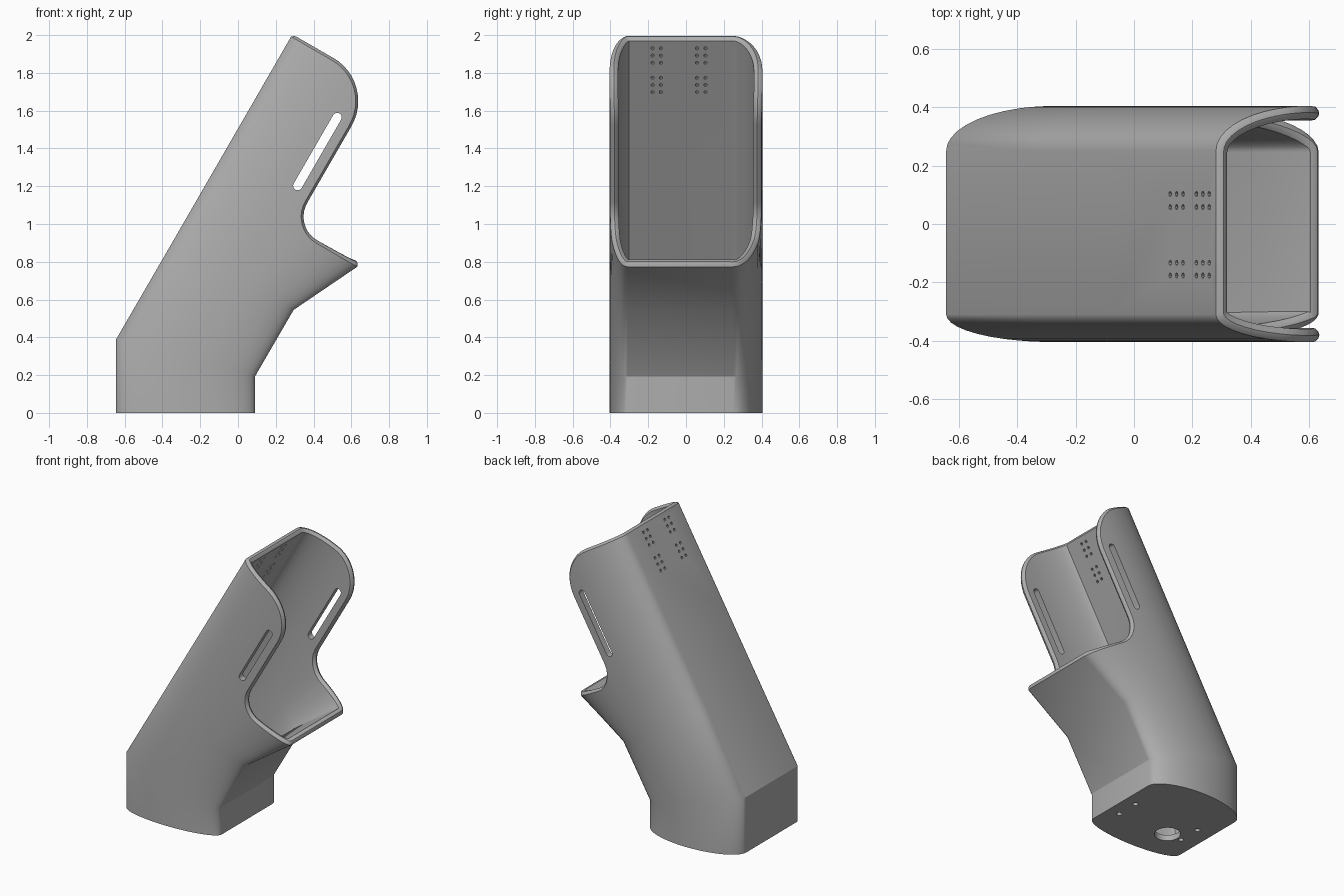
import bpy, bmesh, math
from mathutils import Vector, Matrix

old = bpy.data.objects.get("Cube")
if old:
    bpy.data.objects.remove(old, do_unlink=True)

# Main sizes: half depth of the tube, half depth at the lip, wall and rounded rim
HALF, LIP, WALL, BULGE = 0.3675, 0.545, 0.045, 0.014
STRAP = 0.1475 - BULGE           # front edge of the side cheeks
EAR_R, NOTCH_R = 0.265 - BULGE, 0.148 + BULGE
LIP_S, FLARE_S = -0.88 - BULGE, -1.26
NOTCH_S = LIP_S + NOTCH_R
EAR_S = -BULGE - EAR_R
TILT = math.radians(30)

grey = bpy.data.materials.new("mid grey plastic")
grey.use_nodes = True
colour = (0.42, 0.42, 0.42, 1)
grey.diffuse_color = colour
grey.node_tree.nodes["Principled BSDF"].inputs["Base Color"].default_value = colour


def tilted(u, s, y):
    """Point on the leaning tube: u towards the opening, s along the axis."""
    d = u + HALF
    return Vector((0.288 + d * math.cos(TILT) + s * math.sin(TILT), y,
                   2.004 - d * math.sin(TILT) + s * math.cos(TILT)))


def columns():
    """Side outline from front to back: (t, top of lower part, top of cheek)."""
    cols = []
    start = math.acos((STRAP + NOTCH_R) / LIP)
    for i in range(8):
        cols.append((math.cos(start * i / 8), LIP_S, None))
    for i in range(10):
        a = math.pi / 2 * (1 - i / 10)
        cols.append(((STRAP + NOTCH_R * (1 - math.cos(a))) / LIP,
                     NOTCH_S - NOTCH_R * math.sin(a), None))
    centre = STRAP - EAR_R
    for i in range(13):
        b = math.pi / 2 * i / 12
        u = centre + EAR_R * math.cos(b)
        cols.append((u / (LIP if u > 0 else HALF), NOTCH_S, EAR_S + EAR_R * math.sin(b)))
    start = math.acos(centre / HALF)
    for i in range(1, 9):
        cols.append((math.cos(start + (math.pi - start) * i / 8), NOTCH_S, -BULGE))
    return cols


def build_sheet(bm):
    half = columns()
    ring = [(c, 0.25, 0.155) for c in half] + [(c, -0.31, -0.095) for c in reversed(half)]
    lower, upper = [], []
    for (t, low, top), flat, swell in ring:
        y = flat + swell * math.sqrt(max(0, 1 - t * t))
        x = -0.2775 + t * HALF
        mitre = 0.39 - math.tan(TILT / 2) * (x + 0.645)
        wide = t * (LIP if t > 0 else HALF)
        pts = [(x, y, 0), (x, y, mitre), tilted(t * HALF, FLARE_S, y), tilted(wide, low, y)]
        lower.append([bm.verts.new(p) for p in pts])
        upper.append(None if top is None else bm.verts.new(tilted(wide, top, y)))
    for i in range(len(ring)):
        a, b = lower[i - 1], lower[i]
        for r in range(3):
            bm.faces.new((a[r], b[r], b[r + 1], a[r + 1]))
        if upper[i - 1] and upper[i]:
            bm.faces.new((a[3], b[3], upper[i], upper[i - 1]))
    bm.faces.new([c[0] for c in lower])
    bmesh.ops.recalc_face_normals(bm, faces=bm.faces)


def new_object(name, bm):
    mesh = bpy.data.meshes.new(name)
    bm.to_mesh(mesh)
    bm.free()
    obj = bpy.data.objects.new(name, mesh)
    bpy.context.collection.objects.link(obj)
    return obj


def apply(obj, mod):
    bpy.ops.object.select_all(action='DESELECT')
    bpy.context.view_layer.objects.active = obj
    obj.select_set(True)
    bpy.ops.object.modifier_apply(modifier=mod.name)


# Holster shell: thin sheet given a wall thickness
bm = bmesh.new()
build_sheet(bm)
shell = new_object("holster_shell", bm)
shell.data.materials.append(grey)
shell.data.materials.append(grey)
solid = shell.modifiers.new("wall", 'SOLIDIFY')
solid.thickness, solid.offset, solid.use_even_offset = WALL, -1, True
solid.material_offset_rim = 1
apply(shell, solid)

# Rounded rim: split the rim lengthwise and swell the middle outwards
bm = bmesh.new()
bm.from_mesh(shell.data)


def on_rim(item):
    return all(f.material_index == 1 for f in item.link_faces)


bmesh.ops.subdivide_edges(bm, edges=[e for e in bm.edges if on_rim(e)], cuts=3, use_grid_fill=True)
bm.normal_update()
moves = []
for v in bm.verts:
    if on_rim(v):
        side = any(not on_rim(e.other_vert(v)) for e in v.link_edges)
        moves.append((v, v.normal * BULGE * (0.75 if side else 1)))
for v, move in moves:
    v.co += move
for f in bm.faces:
    f.material_index = 0
bm.to_mesh(shell.data)
bm.free()
shell.data.materials.pop(index=1)

# Cutters for the strap slots, the vent dots and the base holes
bm = bmesh.new()


def drill(centre, axis, radius, depth, sides):
    turn = Vector(axis).to_track_quat('Z', 'Y').to_matrix().to_4x4()
    bmesh.ops.create_cone(bm, cap_ends=True, segments=sides, radius1=radius, radius2=radius,
                          depth=depth, matrix=Matrix.Translation(centre) @ turn)


outline = []
for i in range(18):
    a = math.pi * (i if i < 9 else i - 1) / 8
    end = -0.262 if i < 9 else -0.68
    outline.append((0.0575 + 0.024 * math.cos(a), end + 0.024 * math.sin(a)))
ends = [[bm.verts.new(tilted(u, s, y)) for u, s in outline] for y in (-0.6, 0.6)]
bm.faces.new(ends[0])
bm.faces.new(ends[1])
for i in range(18):
    bm.faces.new((ends[0][i - 1], ends[0][i], ends[1][i], ends[1][i - 1]))

across = (math.cos(TILT), 0, -math.sin(TILT))
for y in (-0.177, -0.133, 0.058, 0.103):
    for group in (-0.06, -0.24):
        for k in range(3):
            drill(tilted(-HALF + 0.02, group - 0.044 * k, y), across, 0.009, 0.16, 10)
for x in (0.0, -0.525):
    for y in (0.015, -0.15):
        drill((x, y, 0), (0, 0, 1), 0.018, 0.2, 12)
drill((-0.41, -0.15, 0), (0, 0, 1), 0.085, 0.2, 32)
bmesh.ops.recalc_face_normals(bm, faces=bm.faces)
cutter = new_object("hole_cutter", bm)

cut = shell.modifiers.new("holes", 'BOOLEAN')
cut.operation, cut.solver, cut.object = 'DIFFERENCE', 'EXACT', cutter
apply(shell, cut)
bpy.data.objects.remove(cutter, do_unlink=True)

bpy.ops.object.shade_smooth_by_angle(angle=math.radians(28))
